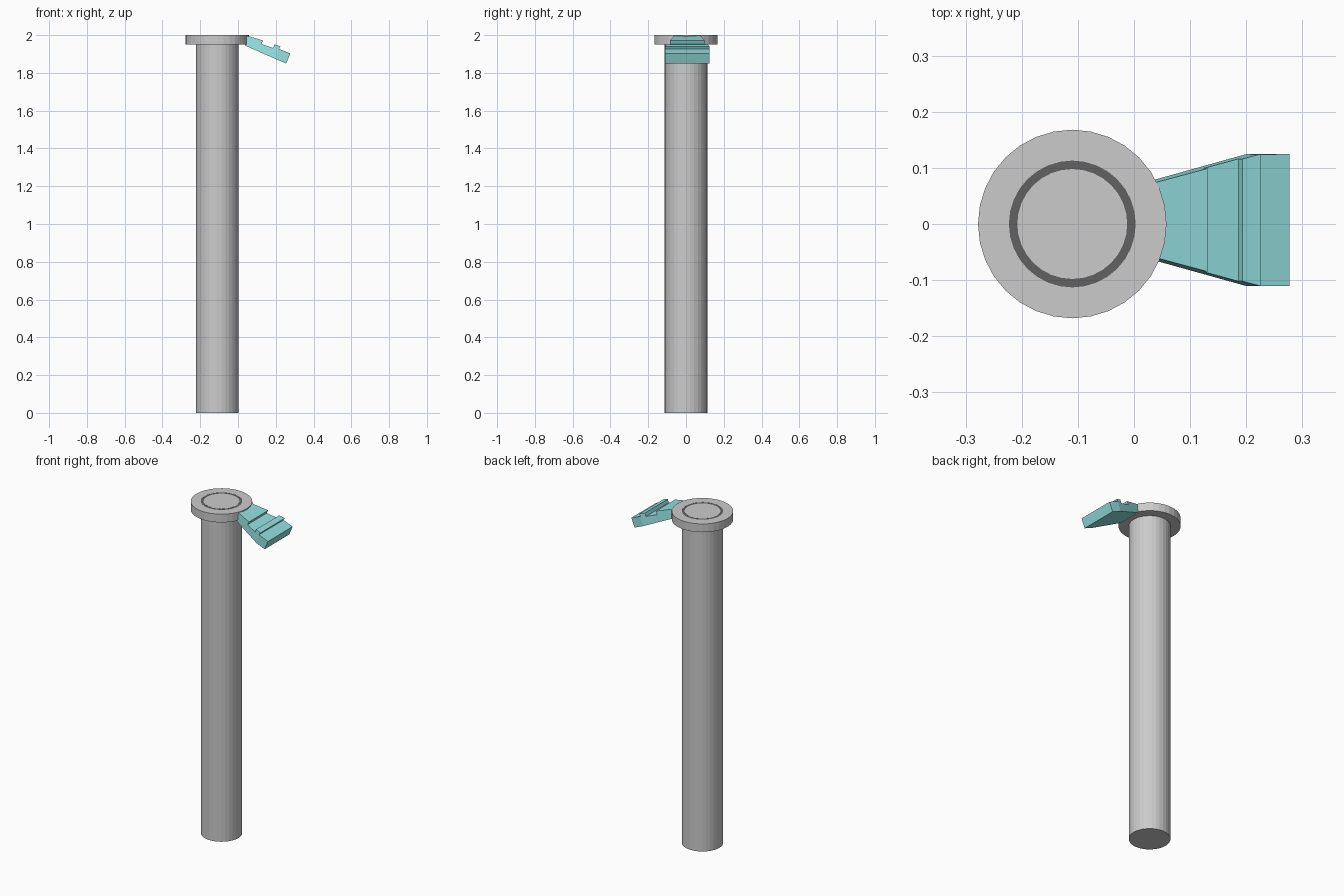
import bpy, bmesh, math

if "Cube" in bpy.data.objects:
    bpy.data.objects.remove(bpy.data.objects["Cube"])

SIDES = 32
AXIS_X = -0.11


def material(name, rgb):
    m = bpy.data.materials.new(name)
    m.diffuse_color = (*rgb, 1)
    m.use_nodes = True
    m.node_tree.nodes["Principled BSDF"].inputs["Base Color"].default_value = m.diffuse_color
    return m


def finish(name, bm, mat=None):
    bmesh.ops.recalc_face_normals(bm, faces=bm.faces)
    mesh = bpy.data.meshes.new(name)
    bm.to_mesh(mesh)
    bm.free()
    ob = bpy.data.objects.new(name, mesh)
    bpy.context.collection.objects.link(ob)
    if mat:
        mesh.materials.append(mat)
    return ob


def lathe(name, profile, mat=None):
    """Turn a closed (radius, height) profile around the pole axis."""
    bm = bmesh.new()
    verts = [bm.verts.new((r, 0, z)) for r, z in profile]
    edges = [bm.edges.new((verts[i - 1], verts[i])) for i in range(len(verts))
             if profile[i - 1][0] + profile[i][0] > 0]
    bmesh.ops.spin(bm, geom=verts + edges, cent=(0, 0, 0), axis=(0, 0, 1),
                   angle=2 * math.pi, steps=SIDES, use_duplicate=False)
    bmesh.ops.remove_doubles(bm, verts=bm.verts, dist=1e-5)
    ob = finish(name, bm, mat)
    ob.location.x = AXIS_X
    return ob


# Pole with a shallow groove around its top
lathe("pole", [(0, 0), (0.113, 0), (0.113, 1.995), (0.098, 1.995),
               (0.098, 2.0), (0, 2.0)])
# Collar at the top of the pole
lathe("collar", [(0.113, 1.95), (0.168, 1.95), (0.168, 2.0), (0.113, 2.0)])
# Dark ring lying in the groove
lathe("groove_ring", [(0.098, 1.995), (0.113, 1.995), (0.113, 1.9995),
                      (0.098, 1.9995)], material("dark", (0.12, 0.12, 0.12)))

# Tilted spout: side profile (x, z), top edge first, bottom edge back
spout = [(0.036, 2.0), (0.132, 1.972), (0.123, 1.953), (0.186, 1.932),
         (0.193, 1.951), (0.225, 1.940), (0.217, 1.927), (0.277, 1.903),
         (0.255, 1.85), (0.2, 1.873), (0.036, 1.945)]
TILT = math.radians(22.5)


def half_width(x, z):
    u = x * math.cos(TILT) - z * math.sin(TILT)
    return min(0.1175, 0.1175 + 0.26 * (u + 0.535))


bm = bmesh.new()
sides = [[bm.verts.new((x, 0.007 + s * half_width(x, z), z)) for x, z in spout]
         for s in (-1, 1)]
n = len(spout)
for i in range(n):
    bm.faces.new((sides[0][i - 1], sides[0][i], sides[1][i], sides[1][i - 1]))
for side in sides:
    bm.faces.new([side[i] for i in (0, 1, 2, 3, 4, 5, 6, 9, 10)])  # taper
    bm.faces.new([side[i] for i in (6, 7, 8, 9)])                  # straight end
finish("spout", bm, material("teal", (0.3, 0.75, 0.75)))
